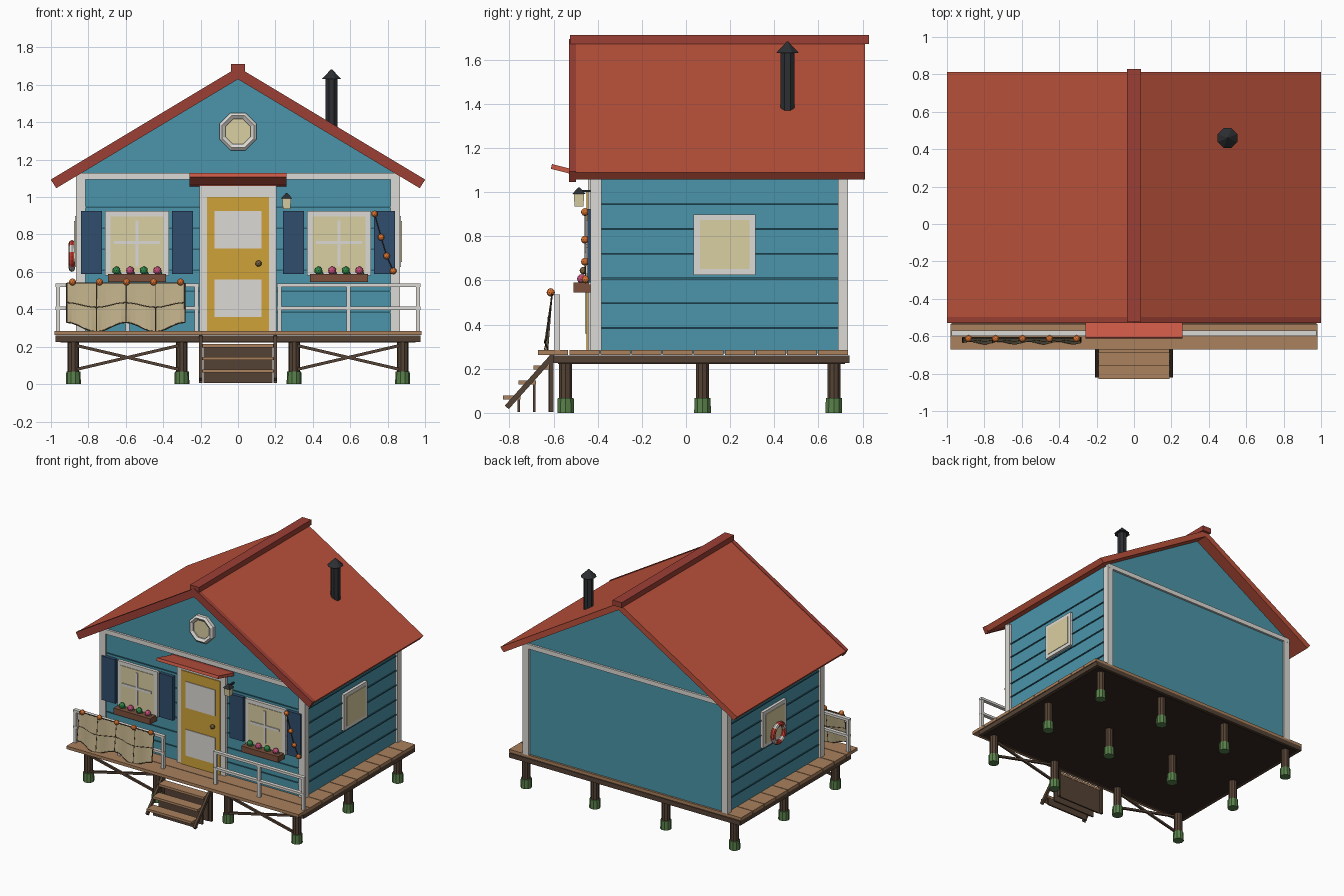
import bpy, bmesh, math
from mathutils import Vector

if "Cube" in bpy.data.objects:
    bpy.data.objects.remove(bpy.data.objects["Cube"])

COL = dict(blue=(.07, .30, .40), seam=(.025, .12, .17), white=(.72, .70, .66), red=(.50, .085, .045),
           trim_red=(.33, .05, .035), awning=(.60, .10, .06), deck=(.40, .22, .11), wood=(.09, .055, .035),
           dark=(.035, .022, .014), yellow=(.62, .36, .04), glass=(.70, .62, .36), navy=(.03, .075, .15),
           box=(.2, .08, .045), green=(.03, .25, .07), pink=(.55, .08, .2), foot=(.10, .22, .07),
           black=(.025, .028, .032), net=(.52, .43, .25), rope=(.09, .06, .035), orange=(.7, .17, .03),
           brass=(.2, .13, .05), ring=(.6, .06, .04))
MATS = {}


def mat(c):
    if c not in MATS:
        MATS[c] = bpy.data.materials.new(c)
        MATS[c].diffuse_color = (*COL[c], 1)
    return MATS[c]


def make(name, bm, c):
    bmesh.ops.recalc_face_normals(bm, faces=bm.faces)
    me = bpy.data.meshes.new(name)
    bm.to_mesh(me)
    bm.free()
    me.materials.append(mat(c))
    ob = bpy.data.objects.new(name, me)
    bpy.context.collection.objects.link(ob)
    return ob


def box(name, c, x0, x1, y0, y1, z0, z1):
    bm = bmesh.new()
    bmesh.ops.create_cube(bm, size=1)
    for v in bm.verts:
        v.co = ((x0 + x1) / 2 + v.co.x * (x1 - x0), (y0 + y1) / 2 + v.co.y * (y1 - y0),
                (z0 + z1) / 2 + v.co.z * (z1 - z0))
    return make(name, bm, c)


def prism(name, c, pts, y0, y1):
    """Profile in x,z extruded along y."""
    bm = bmesh.new()
    f = bm.faces.new([bm.verts.new((x, y0, z)) for x, z in pts])
    r = bmesh.ops.extrude_face_region(bm, geom=[f])
    for v in r['geom']:
        if isinstance(v, bmesh.types.BMVert):
            v.co.y = y1
    return make(name, bm, c)


def cone(name, c, loc, r0, r1, h, n=8):
    bm = bmesh.new()
    bmesh.ops.create_cone(bm, cap_ends=True, segments=n, radius1=r0, radius2=r1, depth=h)
    ob = make(name, bm, c)
    ob.location = (loc[0], loc[1], loc[2] + h / 2)
    ob.rotation_euler.z = math.pi / n
    return ob


def ball(name, c, loc, r):
    bm = bmesh.new()
    bmesh.ops.create_icosphere(bm, subdivisions=2, radius=r)
    make(name, bm, c).location = loc


def beam(name, c, a, b, w, h):
    a, b = Vector(a), Vector(b)
    ob = box(name, c, -w / 2, w / 2, -h / 2, h / 2, -.5, .5)
    ob.location = (a + b) / 2
    ob.scale.z = (b - a).length
    ob.rotation_euler = (b - a).to_track_quat('Z', 'Y').to_euler()


def rope(name, c, pts, r=.004):
    cu = bpy.data.curves.new(name, 'CURVE')
    cu.dimensions = '3D'
    cu.bevel_depth, cu.bevel_resolution = r, 1
    s = cu.splines.new('POLY')
    s.points.add(len(pts) - 1)
    for p, q in zip(s.points, pts):
        p.co = (*q, 1)
    cu.materials.append(mat(c))
    bpy.context.collection.objects.link(bpy.data.objects.new(name, cu))


# Platform: frame, deck planks, posts, feet, front braces
box('platform_frame', 'wood', -.975, .975, -.60, .74, .225, .26)
box('platform_underside', 'dark', -.95, .95, -.58, .72, .222, .23)
for i in range(10):
    y = -.67 + i * .141
    box('deck_plank', 'deck', -.98, .98, y, y + .136, .262, .285)
for x in (-.88, -.3, .3, .88):
    for y in (-.545, .075, .67):
        cone('post', 'wood', (x, y, .05), .031, .031, .18, 10)
        cone('post_foot', 'foot', (x, y, 0), .04, .038, .068, 10)
for s in (-1, 1):
    for a, b in ((.075, .21), (.21, .075)):
        beam('cross_brace', 'wood', (s * .88, -.56, a), (s * .3, -.56, b), .016, .016)

# House body, siding seams, trim
prism('house_body', 'blue', [(-.85, .27), (.85, .27), (.85, 1.13), (0, 1.64), (-.85, 1.13)], -.42, .72)
for i in range(6):
    z = .385 + i * .112
    box('front_siding_seam', 'seam', -.82, .82, -.426, -.41, z - .004, z + .004)
    for s in (-1, 1):
        box('side_siding_seam', 'seam', *sorted((s * .84, s * .857)), -.39, .70, z - .004, z + .004)
for s in (-1, 1):
    for y0, y1 in ((-.433, -.382), (.688, .735)):
        box('corner_trim', 'white', *sorted((s * .815, s * .867)), y0, y1, .28, 1.11)
for y0, y1 in ((-.436, -.41), (.71, .736)):
    box('gable_trim', 'white', -.865, .865, y0, y1, 1.095, 1.13)


# Roof, barge boards, ridge cap
def roof(name, c, t, y0, y1, lift=0):
    z = 1.69 + lift
    h = [(1.0 - .0, z - .6), (.972, z - .6 + .017 - t)]
    prism(name, c, [(0, z), h[0], h[1], (0, z - t), (-h[1][0], h[1][1]), (-h[0][0], h[0][1])], y0, y1)


roof('roof', 'red', .05, -.50, .812)
roof('barge_board', 'trim_red', .064, -.53, -.498, .004)
box('ridge_cap', 'trim_red', -.038, .038, -.525, .83, 1.672, 1.712)

# Chimney
cone('chimney', 'black', (.5, .46, 1.36), .035, .035, .27)
cone('chimney_cap', 'black', (.5, .46, 1.63), .057, .004, .052)

# Door, awning
box('door_frame', 'white', -.205, .205, -.445, -.41, .28, 1.06)
box('door', 'yellow', -.165, .165, -.452, -.42, .285, 1.0)
for z in (.36, .725):
    box('door_panel', 'white', -.125, .125, -.457, -.43, z, z + .2)
ball('door_knob', 'brass', (.11, -.465, .645), .017)
beam('awning', 'awning', (0, -.61, 1.117), (0, -.42, 1.068), .52, .022)
box('awning_ledge', 'trim_red', -.26, .26, -.45, -.41, 1.06, 1.085)

# Front windows, shutters, flower boxes
for s in (-1, 1):
    c = s * .54
    box('window_frame', 'white', c - .17, c + .17, -.442, -.41, .58, .925)
    box('window_pane', 'glass', c - .142, c + .142, -.446, -.42, .60, .895)
    box('window_bar_upright', 'white', c - .009, c + .009, -.453, -.43, .63, .875)
    box('window_bar_cross', 'white', c - .122, c + .122, -.453, -.43, .748, .766)
    for d in (-.243, .243):
        box('shutter', 'navy', c + d - .057, c + d + .057, -.446, -.41, .59, .925)
    box('flower_box', 'box', c - .155, c + .155, -.51, -.43, .545, .59)
    for i in range(4):
        x = c - .11 + i * .073
        ball('flower', ('green', 'pink')[i % 2], (x, -.472, .607), .022)
        cone('flower_leaf', 'green', (x + .012, -.465, .585), .016, .004, .028, 6)

# Round gable window
bm = bmesh.new()
prof = [(.108, -.41), (.108, -.445), (.092, -.458), (.072, -.445), (.072, -.41)]
rings = [[bm.verts.new((r * math.cos(a), y, 1.35 + r * math.sin(a))) for r, y in prof]
         for a in [math.pi / 8 + k * math.pi / 4 for k in range(8)]]
for k in range(8):
    for j in range(4):
        p, q = rings[k], rings[(k + 1) % 8]
        bm.faces.new((p[j], p[j + 1], q[j + 1], q[j]))
make('round_window_ring', bm, 'white')
prism('round_window_pane', 'glass', [(.078 * math.cos(math.pi / 8 + k * math.pi / 4),
      1.35 + .078 * math.sin(math.pi / 8 + k * math.pi / 4)) for k in range(8)], -.435, -.415)

# Side windows
for s in (-1, 1):
    box('side_window_frame', 'white', *sorted((s * .84, s * .872)), .035, .315, .625, .90)
    box('side_window_pane', 'glass', *sorted((s * .85, s * .876)), .063, .287, .652, .873)

# Life ring on the left wall
bpy.ops.mesh.primitive_torus_add(major_segments=24, minor_segments=8, major_radius=.068, minor_radius=.017,
                                 location=(-.888, .15, .685), rotation=(0, math.pi / 2, 0))
ring = bpy.context.object
ring.name = 'life_ring'
ring.data.materials.append(mat('ring'))
ring.data.materials.append(mat('white'))
for p in ring.data.polygons:
    a = math.atan2(p.center.y, p.center.x) + math.pi / 4
    p.material_index = int(a % (math.pi / 2) < math.pi / 6)

# Railings
for s in (-1, 1):
    for x in (.222, .59, .963):
        box('rail_post', 'white', s * x - .011, s * x + .011, -.595, -.572, .28, .53)
    for z in (.528, .405):
        box('rail', 'white', *sorted((s * .208, s * .975)), -.598, -.57, z - .009, z + .009)

# Steps
for y, z in ((-.65, .205), (-.72, .137), (-.79, .07)):
    box('step_tread', 'deck', -.19, .19, y - .04, y + .04, z - .009, z + .009)
    box('step_riser', 'wood', -.185, .185, y + .026, y + .038, .005, z)
for s in (-1, 1):
    beam('step_stringer', 'wood', (s * .2, -.812, .025), (s * .2, -.60, .262), .018, .024)
    box('step_upright', 'wood', s * .2 - .009, s * .2 + .009, -.62, -.6, .005, .26)


# Draped net on the left railing, with cords and floats
def net(u, v):
    drop = .235 + .025 * math.cos(4 * math.pi * u + math.pi) * 1
    return Vector((-.915 + .63 * u, -.607 - .026 * v + .007 * math.sin(8 * math.pi * u) * v, .54 - drop * v))


bm = bmesh.new()
g = [[bm.verts.new(net(i / 24, j / 6)) for j in range(7)] for i in range(25)]
for i in range(24):
    for j in range(6):
        bm.faces.new((g[i][j], g[i + 1][j], g[i + 1][j + 1], g[i][j + 1]))
ob = make('net', bm, 'net')
m = ob.modifiers.new('thickness', 'SOLIDIFY')
m.thickness, m.offset = .005, 0
for v in (0, .5, 1):
    rope('net_cord_across', 'rope', [net(i / 24, v) for i in range(25)])
for u in (0, .25, .5, .75, 1):
    rope('net_cord_down', 'rope', [net(u, j / 6) for j in range(7)])
for i in range(5):
    ball('net_float', 'orange', (-.885 + i * .1445, -.613, .546), .019)

# Float string by the right shutter
pts = [(.73, -.458, .91), (.765, -.458, .785), (.795, -.458, .685), (.83, -.455, .605)]
rope('float_string', 'rope', pts, .003)
for p in pts:
    ball('string_float', 'orange', p, .018)

# Lantern beside the door
box('lantern_bracket', 'black', .254, .266, -.485, -.41, 1.0, 1.01)
cone('lantern_glass', 'glass', (.26, -.485, .935), .028, .034, .06, 4)
cone('lantern_cap', 'black', (.26, -.485, .993), .042, .006, .028, 4)

for m in bpy.data.materials:
    if m.users and not m.is_grease_pencil:
        m.use_nodes = True
        m.node_tree.nodes["Principled BSDF"].inputs["Base Color"].default_value = m.diffuse_color
